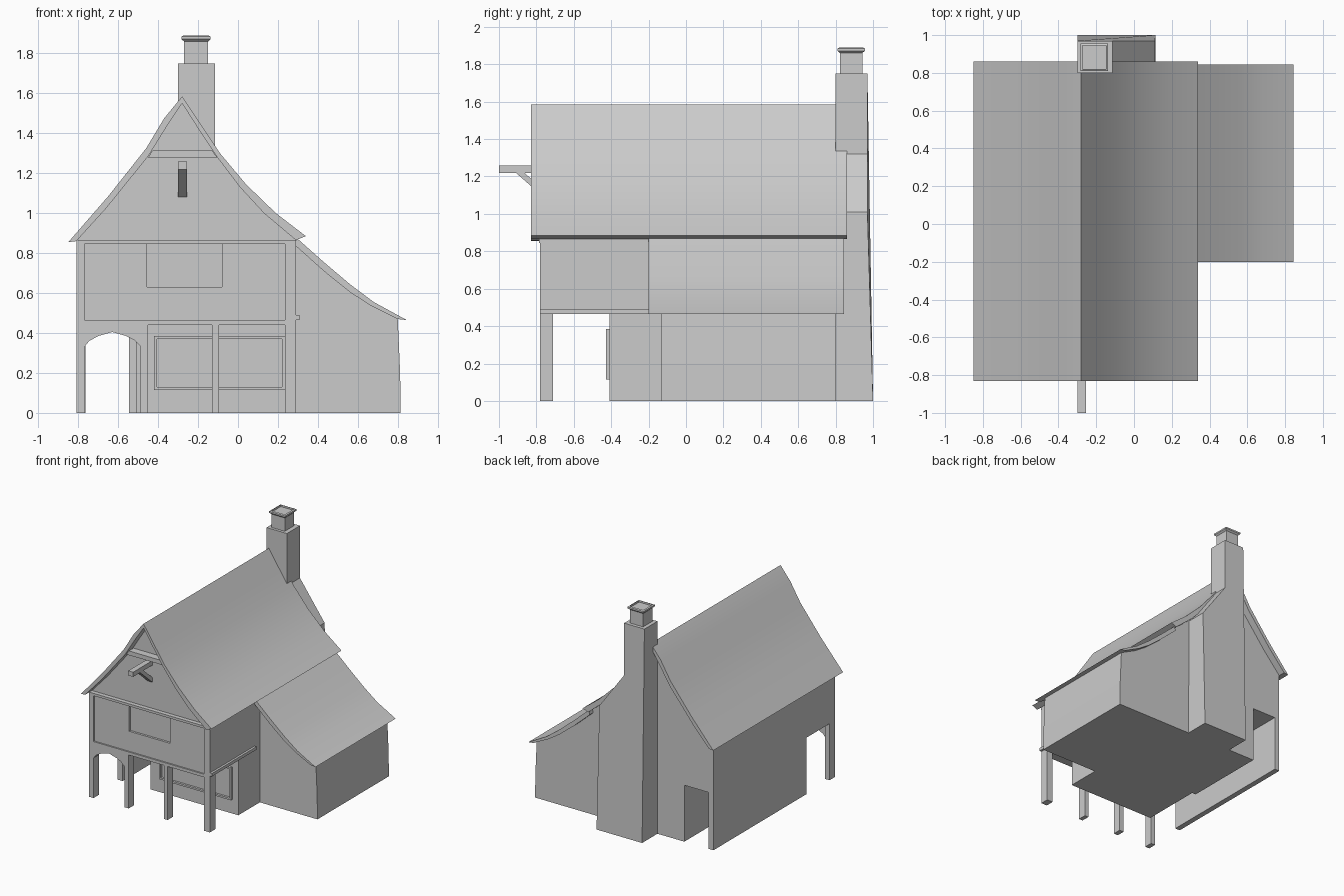
import bpy, bmesh, math

cube = bpy.data.objects.get("Cube")
if cube:
    bpy.data.objects.remove(cube, do_unlink=True)

grey = bpy.data.materials.new("plain grey")
grey.use_nodes = True
COLOUR = (0.6, 0.6, 0.6, 1)
grey.diffuse_color = COLOUR
grey.node_tree.nodes["Principled BSDF"].inputs["Base Color"].default_value = COLOUR


def finish(name, bm, smooth=False):
    bmesh.ops.recalc_face_normals(bm, faces=bm.faces)
    mesh = bpy.data.meshes.new(name)
    bm.to_mesh(mesh)
    bm.free()
    mesh.materials.append(grey)
    obj = bpy.data.objects.new(name, mesh)
    bpy.context.collection.objects.link(obj)
    if smooth:
        bpy.ops.object.select_all(action='DESELECT')
        obj.select_set(True)
        bpy.context.view_layer.objects.active = obj
        bpy.ops.object.shade_smooth_by_angle(angle=math.radians(30))
    return obj


def loft(name, rings, smooth=False):
    """Join equal rings of points into a capped solid."""
    bm = bmesh.new()
    rows = [[bm.verts.new(p) for p in ring] for ring in rings]
    n = len(rows[0])
    for a, b in zip(rows, rows[1:]):
        for i in range(n):
            j = (i + 1) % n
            bm.faces.new((a[i], a[j], b[j], b[i]))
    bm.faces.new(rows[0])
    bm.faces.new(rows[-1])
    return finish(name, bm, smooth)


def prism(name, profile, y0, y1, smooth=False):
    """Extrude an x-z profile along y."""
    return loft(name, [[(x, y, z) for x, z in profile] for y in (y0, y1)], smooth)


def box(name, x0, x1, y0, y1, z0, z1):
    return prism(name, [(x0, z0), (x1, z0), (x1, z1), (x0, z1)], y0, y1)


# Roof curves
main_outer = [(-.85, .855), (-.65, 1.085), (-.46, 1.325), (-.37, 1.475), (-.28, 1.585),
              (-.19, 1.45), (-.09, 1.30), (.04, 1.145), (.19, 1.0), (.34, .885)]
main_inner = [(-.81, .86), (-.66, 1.025), (-.45, 1.285), (-.36, 1.43), (-.28, 1.55),
              (-.20, 1.425), (-.10, 1.275), (.01, 1.13), (.13, 1.0), (.29, .865)]
lean_outer = [(.295, .875), (.43, .755), (.56, .645), (.68, .555), (.845, .465)]
lean_inner = [(.285, .84), (.43, .71), (.56, .605), (.66, .54), (.80, .47)]
prism("main_roof", main_outer + main_inner[::-1], -.83, .86, True)
prism("lean_to_roof", lean_outer + lean_inner[::-1], -.2, .845, True)

# Upper storey with gables
prism("upper_storey", [(.29, .465), (-.81, .465)] + main_inner, -.75, .8)

# Front infill around the recessed window
box("front_panel_left", -.77, -.455, -.768, -.75, .46, .845)
box("front_panel_right", -.08, .235, -.768, -.75, .46, .845)
box("front_panel_below_window", -.455, -.08, -.768, -.75, .46, .63)

# Timber frame on the front
for name, x0, x1 in (("left", -.81, -.77), ("right", .235, .29)):
    box("upper_post_" + name, x0, x1, -.78, -.75, .46, .845)
box("gable_base_beam", -.81, .29, -.785, -.75, .845, .865)
box("floor_beam", -.81, .29, -.78, -.71, .44, .465)
prism("collar_beam", [(-.45, 1.28), (-.105, 1.28), (-.13, 1.315), (-.428, 1.315)], -.81, -.75)
box("side_beam", .29, .308, -.78, -.2, .465, .49)

# Ground floor posts
for i, (x0, x1) in enumerate(((-.81, -.77), (-.49, -.45), (-.13, -.095), (.235, .29))):
    box("ground_post_%d" % (i + 1), x0, x1, -.78, -.71, 0, .44)

# Arch over the passage
arch = [(-.77, .33), (-.745, .36), (-.70, .385), (-.63, .405),
        (-.56, .385), (-.52, .365), (-.49, .335)]
prism("passage_arch", arch + [(-.49, .44), (-.77, .44)], -.78, -.72)

# Ground floor walls and passage
box("shop_walls", -.51, .29, -.41, .1, 0, .465)
box("rear_ground_walls", -.545, .29, .1, .8, 0, .465)
box("passage_outer_wall", -.81, -.765, -.41, .8, 0, .465)

# Shop window frame
for name, x0, x1, z0, z1 in (("left", -.42, -.405, .115, .385), ("right", .22, .235, .115, .385),
                             ("sill", -.405, .22, .115, .13), ("head", -.405, .22, .37, .385)):
    box("shop_window_" + name, x0, x1, -.428, -.41, z0, z1)

# Lean-to walls
prism("lean_to_walls", [(.28, 0), (.815, 0), (.812, .2)] + lean_inner[::-1], -.13, .8)

# Hoist beam and brace
box("hoist_beam", -.3, -.255, -1, -.75, 1.22, 1.258)
brace = [(-.91, 1.22), (-.865, 1.22), (-.75, 1.12), (-.75, 1.08)]
loft("hoist_brace", [[(x, y, z) for y, z in brace] for x in (-.3, -.255)])

# Chimney with sloped shoulder and battered back
chimney = prism("chimney", [(-.3, 0), (.115, 0), (.11, 1.01), (-.115, 1.32),
                            (-.115, 1.75), (-.3, 1.75)], .8, .97)
for v in chimney.data.vertices:
    if v.co.z < .01 and v.co.y > .9:
        v.co.y = 1.0

# Chimney top with open flue
corners = ((-1, -1), (1, -1), (1, 1), (-1, 1))
steps = [(.06, 1.74), (.06, 1.86), (.073, 1.872), (.073, 1.885),
         (.062, 1.89), (.062, 1.875)]
loft("chimney_top", [[(-.21 + a * h, .883 + b * h, z) for a, b in corners] for h, z in steps])
